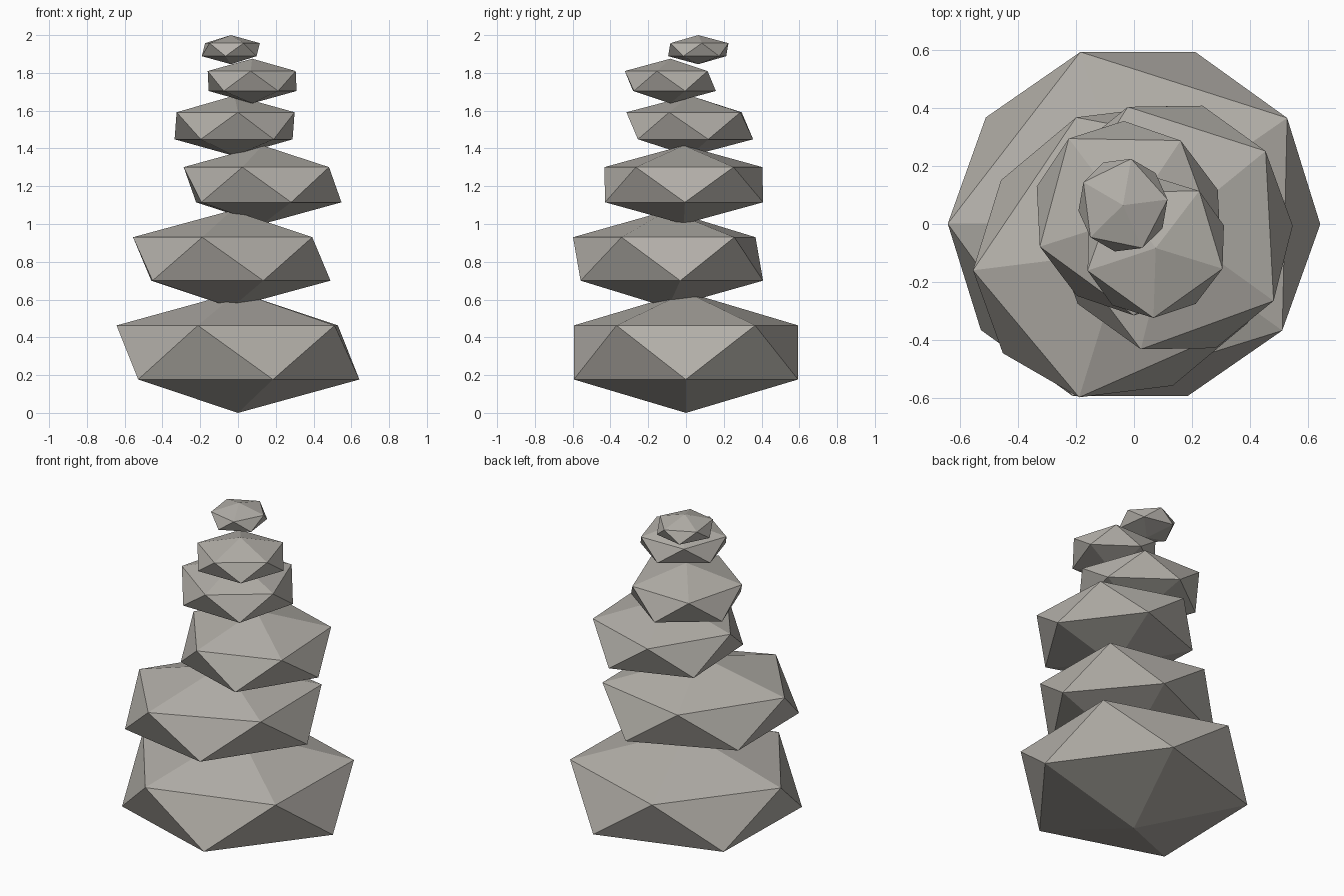
import bpy
import math

if "Cube" in bpy.data.objects:
    bpy.data.objects.remove(bpy.data.objects["Cube"])

# One warm grey for every stone
grey = bpy.data.materials.new("warm_grey_stone")
grey.diffuse_color = (0.45, 0.43, 0.395, 1)
grey.use_nodes = True
grey.node_tree.nodes["Principled BSDF"].inputs["Base Color"].default_value = grey.diffuse_color

RING = 2 / math.sqrt(5)  # ring radius of a unit icosahedron


def stone(name, centre, ring_x, ring_y, half_height, turn):
    """Flattened icosahedron: ring radii along its own axes, then turned about z."""
    bpy.ops.mesh.primitive_ico_sphere_add(subdivisions=1, radius=1, location=centre)
    ob = bpy.context.object
    ob.name = name
    ob.scale = (ring_x / RING, ring_y / RING, half_height)
    ob.rotation_euler.z = math.radians(turn)
    ob.data.materials.append(grey)
    return ob


# Stones from the ground up
stones = [
    ((0.00, 0.00, 0.32), 0.622, 0.645, 0.32, 107.3),
    ((-0.033, -0.095, 0.815), 0.547, 0.486, 0.257, 39.9),
    ((0.13, -0.012, 1.208), 0.443, 0.415, 0.208, 110),
    ((-0.018, 0.02, 1.52), 0.344, 0.32, 0.16, 127),
    ((0.075, -0.083, 1.757), 0.237, 0.249, 0.118, 125.5),
    ((-0.038, 0.065, 1.923), 0.155, 0.163, 0.077, 7.2),
]
for i, args in enumerate(stones, 1):
    stone(f"stone_{i}", *args)
